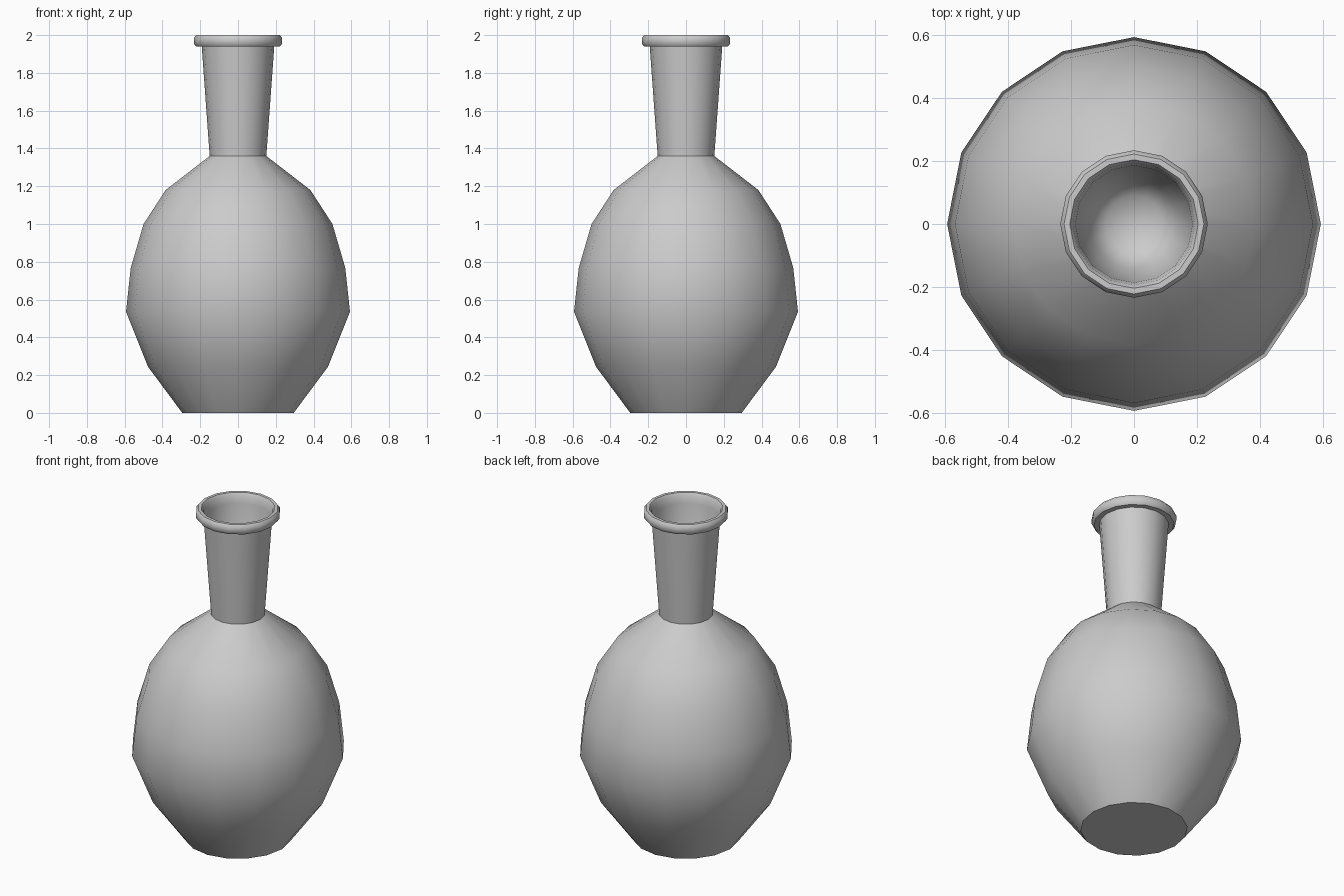
import bpy, bmesh, math

if "Cube" in bpy.data.objects:
    bpy.data.objects.remove(bpy.data.objects["Cube"])

SIDES = 16


def lathe(name, profile, sharp_angle):
    """Revolve an (r, z) profile about z; r = 0 makes a single pole vertex."""
    bm = bmesh.new()
    rings = []
    for r, z in profile:
        if r == 0:
            rings.append([bm.verts.new((0, 0, z))] * SIDES)
        else:
            rings.append([bm.verts.new((r * math.cos(2 * math.pi * i / SIDES),
                                        r * math.sin(2 * math.pi * i / SIDES), z))
                          for i in range(SIDES)])
    for a, b in zip(rings, rings[1:]):
        for i in range(SIDES):
            j = (i + 1) % SIDES
            bm.faces.new(dict.fromkeys((a[i], a[j], b[j], b[i])))
    bmesh.ops.recalc_face_normals(bm, faces=bm.faces[:])
    mesh = bpy.data.meshes.new(name)
    bm.to_mesh(mesh)
    bm.free()
    obj = bpy.data.objects.new(name, mesh)
    bpy.context.collection.objects.link(obj)
    bpy.ops.object.select_all(action='DESELECT')
    obj.select_set(True)
    bpy.context.view_layer.objects.active = obj
    bpy.ops.object.shade_smooth_by_angle(angle=math.radians(sharp_angle))
    return obj


base_and_body = [(0, 0), (0.295, 0), (0.477, 0.245), (0.593, 0.535),
                 (0.568, 0.767), (0.50, 1.0), (0.383, 1.18)]
neck = [(0.15, 1.36), (0.192, 1.94)]
rolled_lip = [(0.222, 1.94), (0.234, 1.955), (0.234, 1.985), (0.222, 2.0),
              (0.204, 2.0), (0.194, 1.985), (0.186, 1.94)]
# Hollow of the neck, closing in a rounded floor
hollow = [(0.142, 1.42), (0.09, 1.37), (0, 1.35)]

lathe("vase", base_and_body + neck + rolled_lip + hollow, 46)
